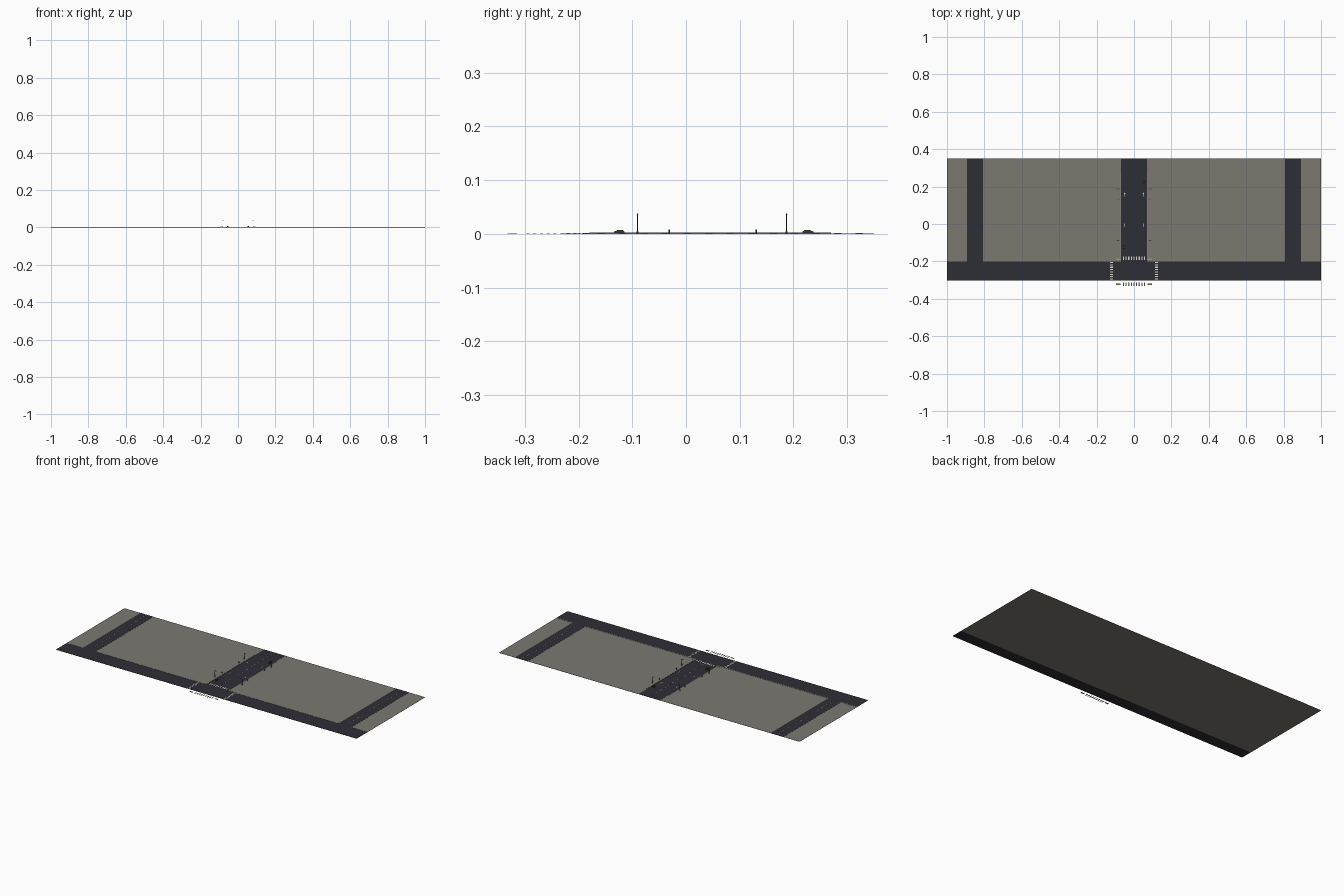
import bpy, bmesh
from mathutils import Vector

if "Cube" in bpy.data.objects:
    bpy.data.objects.remove(bpy.data.objects["Cube"])


def mat(name, c):
    m = bpy.data.materials.new(name)
    m.diffuse_color = (*c, 1)
    m.use_nodes = True
    m.node_tree.nodes["Principled BSDF"].inputs["Base Color"].default_value = m.diffuse_color
    return m


PAVE = mat("pavement_grey", (0.20, 0.19, 0.165))
ROAD = mat("asphalt", (0.027, 0.027, 0.037))
WHITE = mat("paint_white", (0.72, 0.70, 0.64))
YELLOW = mat("tactile_yellow", (0.42, 0.33, 0.10))
CURB = mat("curb_grey", (0.26, 0.25, 0.23))
METAL = mat("dark_metal", (0.03, 0.03, 0.033))
LAMP = mat("lamp_glow", (0.80, 0.68, 0.40))
CAR = mat("car_paint", (0.045, 0.04, 0.04))


def build(name, boxes, material):
    """One object made of boxes given as x0, x1, y0, y1, z0, z1."""
    bm = bmesh.new()
    for x0, x1, y0, y1, z0, z1 in boxes:
        vs = bmesh.ops.create_cube(bm, size=1)["verts"]
        for v in vs:
            v.co = Vector((x1 if v.co.x > 0 else x0,
                           y1 if v.co.y > 0 else y0,
                           z1 if v.co.z > 0 else z0))
    return finish(name, bm, material)


def finish(name, bm, material):
    me = bpy.data.meshes.new(name)
    bm.to_mesh(me)
    bm.free()
    me.materials.append(material)
    ob = bpy.data.objects.new(name, me)
    bpy.context.collection.objects.link(ob)
    return ob


def both(x0, x1, *rest):
    """Box and its mirror image across x = 0."""
    return [(x0, x1, *rest), (-x1, -x0, *rest)]


RZ = 0.0012   # road surface
PZ = 0.0018   # paint surface
BACK, KERB, FRONT = 0.35, -0.20, -0.302

# ground and roads
build("ground_slab", [(-1, 1, -0.23, BACK, 0, 0.0007)], PAVE)
build("front_road", [(-1, 1, FRONT, KERB, 0.0004, RZ)], ROAD)
build("centre_road", [(-0.07, 0.07, KERB, BACK, 0.0004, RZ)], ROAD)
build("side_roads", both(0.807, 0.893, KERB, BACK, 0.0004, RZ), ROAD)

# curbs along the roads
build("front_curb", both(0.07, 0.805, KERB, KERB + 0.003, 0.0004, 0.002)
      + both(0.895, 1, KERB, KERB + 0.003, 0.0004, 0.002), CURB)
build("centre_curb", both(0.07, 0.0725, -0.18, 0.27, 0.0002, 0.0026), CURB)

# crosswalk stripes around the junction
stripes = []
for i in range(9):
    x = -0.056 + i * 0.014
    for y in (-0.184, -0.323):
        stripes.append((x - 0.003, x + 0.003, y - 0.009, y + 0.009, RZ - 0.0004, PZ))
for i in range(8):
    y = -0.294 + i * 0.0125
    stripes += both(0.113, 0.127, y - 0.003, y + 0.003, RZ - 0.0004, PZ)
build("crosswalk_stripes", stripes, WHITE)

# tactile pads beside the crosswalks
pads = []
for y in (-0.188, -0.323):
    pads += both(0.072, 0.095, y - 0.004, y + 0.004, 0.0006, PZ)
build("tactile_pads", pads, YELLOW)

# thin lane dashes
dashes = []
for i in range(13):
    y = -0.165 + i * 0.04
    dashes += both(0.8494, 0.8506, y, y + 0.014, RZ - 0.0004, PZ)
    dashes.append((-0.0006, 0.0006, y, y + 0.014, RZ - 0.0004, PZ))
build("lane_dashes", dashes, WHITE)

# direction arrows on the centre road
for sx in (-1, 1):
    for y in (-0.007, 0.158):
        bm = bmesh.new()
        pts = [(-.001, -.010), (.001, -.010), (.001, .003), (.004, .003),
               (0, .011), (-.004, .003), (-.001, .003)]
        bm.faces.new([bm.verts.new((sx * 0.05 + a, y + b, PZ)) for a, b in pts])
        finish("road_arrow", bm, WHITE)

# street lamps: base, pole and arm reaching over the road
poles, heads = [], []
for y in (-0.09, 0.187):
    poles += both(0.0885, 0.0935, y - 0.002, y + 0.002, 0.0005, 0.005)
    poles += both(0.090, 0.092, y - 0.001, y + 0.001, 0.004, 0.038)
    poles += both(0.079, 0.092, y - 0.0008, y + 0.0008, 0.0365, 0.038)
    heads += both(0.078, 0.084, y - 0.0015, y + 0.0015, 0.0355, 0.0366)
build("street_lamp_poles", poles, METAL)
build("street_lamp_heads", heads, LAMP)

# short posts on the pavement
posts = []
for y in (-0.031, 0.131):
    posts += both(0.083, 0.086, y - 0.0015, y + 0.0015, 0.0005, 0.008)
build("pavement_posts", posts, METAL)

# parked cars: side profile extruded across the width
profile = [(-.010, .0018), (.010, .0018), (.010, .0048), (.0065, .0052),
           (.004, .0076), (-.006, .0076), (-.0085, .0052), (-.010, .0046)]
for x, y, d in ((-0.055, -0.124, -1), (0.055, 0.227, 1)):
    bm = bmesh.new()
    f = bm.faces.new([bm.verts.new((x - 0.0042, y + d * a, b)) for a, b in profile])
    ext = bmesh.ops.extrude_face_region(bm, geom=[f])["geom"]
    bmesh.ops.translate(bm, vec=(0.0084, 0, 0),
                        verts=[v for v in ext if isinstance(v, bmesh.types.BMVert)])
    bmesh.ops.recalc_face_normals(bm, faces=bm.faces)
    finish("car_body", bm, CAR)
    build("car_wheels", [(x + s * 0.0036 - 0.0008, x + s * 0.0036 + 0.0008,
                          y + t - 0.0015, y + t + 0.0015, RZ, 0.0035)
                         for s in (-1, 1) for t in (-0.006, 0.006)], METAL)
